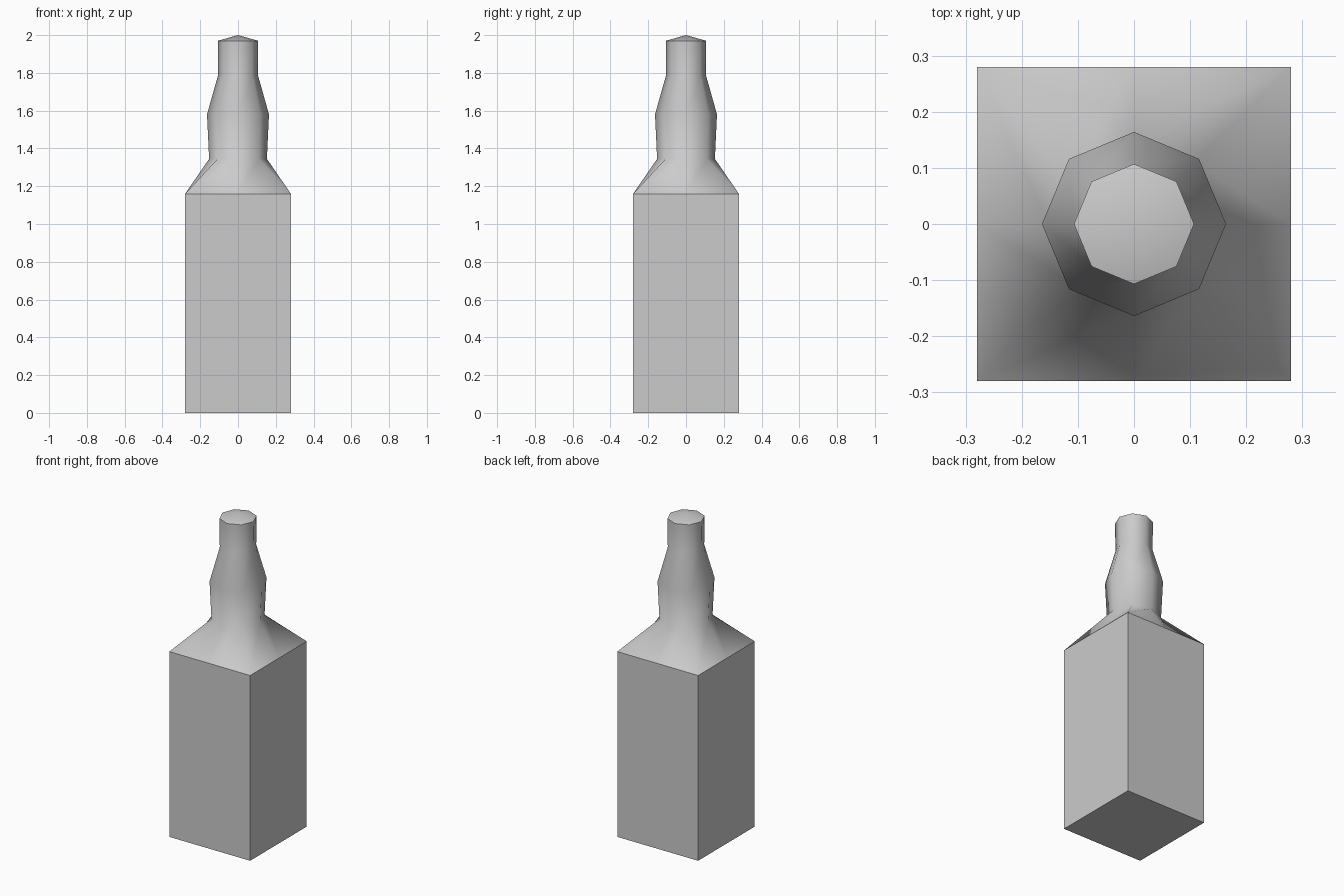
import bpy, bmesh
from math import cos, sin, pi

if "Cube" in bpy.data.objects:
    bpy.data.objects.remove(bpy.data.objects["Cube"])

HALF = 0.28            # half width of the square body
SIDES = 8              # the neck is an octagon
bm = bmesh.new()


def square_ring(z):
    """Square outline with a point at every corner and side middle."""
    pts = []
    for i in range(SIDES):
        a = 2 * pi * i / SIDES
        pts.append(bm.verts.new((HALF * round(cos(a)), HALF * round(sin(a)), z)))
    return pts


def round_ring(r, z):
    return [bm.verts.new((r * cos(2 * pi * i / SIDES), r * sin(2 * pi * i / SIDES), z))
            for i in range(SIDES)]


def bridge(low, high, smooth):
    for i in range(SIDES):
        j = (i + 1) % SIDES
        bm.faces.new((low[i], low[j], high[j], high[i])).smooth = smooth


def sharpen(ring):
    for i in range(SIDES):
        bm.edges.get((ring[i], ring[(i + 1) % SIDES])).smooth = False


# Square body with flat base
base, body_top = square_ring(0), square_ring(1.16)
bm.faces.new(base[::-1])
bridge(base, body_top, False)

# Shoulder, bulged neck and mouth
ring = body_top
for r, z in ((0.153, 1.345), (0.164, 1.58), (0.105, 1.79), (0.107, 1.97)):
    nxt = round_ring(r, z)
    bridge(ring, nxt, True)
    ring = nxt

# Low pointed cap
tip = bm.verts.new((0, 0, 2))
for i in range(SIDES):
    bm.faces.new((ring[i], ring[(i + 1) % SIDES], tip)).smooth = True

sharpen(base)
sharpen(body_top)
sharpen(ring)

mesh = bpy.data.meshes.new("bottle")
bm.to_mesh(mesh)
bm.free()
bpy.context.collection.objects.link(bpy.data.objects.new("bottle", mesh))
